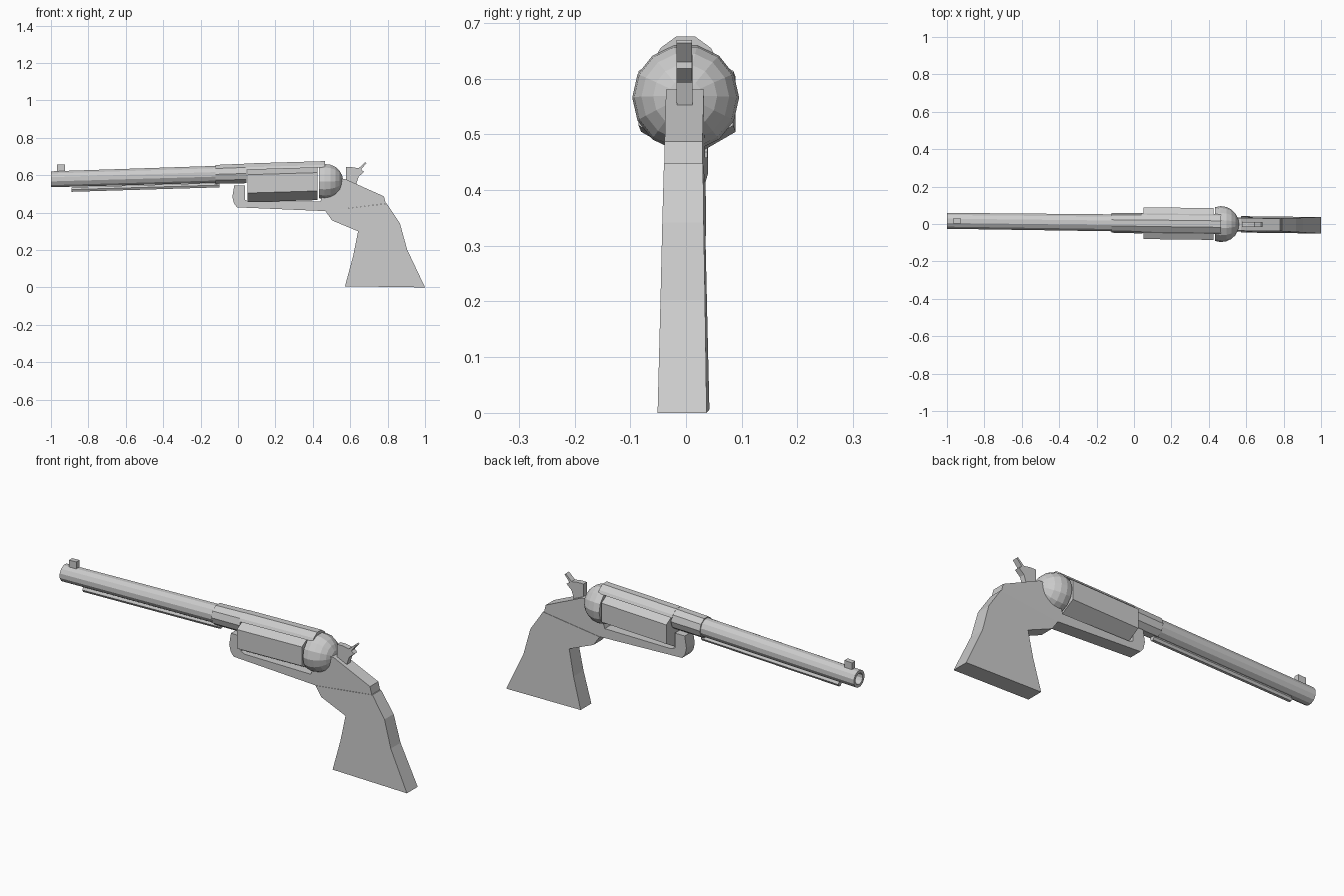
import bpy, bmesh, math

if "Cube" in bpy.data.objects:
    bpy.data.objects.remove(bpy.data.objects["Cube"])


def y_mid(x):
    """The whole model is turned very slightly about z."""
    return 0.005 - 0.012 * x


def z_axis(x):
    """Bore line, rising gently to the rear."""
    return 0.608 + 0.03 * x


def finish(name, bm):
    bmesh.ops.recalc_face_normals(bm, faces=bm.faces)
    me = bpy.data.meshes.new(name)
    bm.to_mesh(me)
    bm.free()
    ob = bpy.data.objects.new(name, me)
    bpy.context.collection.objects.link(ob)
    return ob


def loft(name, rings):
    """Join closed rings of points with flat faces and cap both ends."""
    bm = bmesh.new()
    vs = [[bm.verts.new(p) for p in r] for r in rings]
    n = len(rings[0])
    for a, b in zip(vs, vs[1:]):
        for i in range(n):
            j = (i + 1) % n
            bm.faces.new((a[i], a[j], b[j], b[i]))
    bm.faces.new(vs[0])
    bm.faces.new(vs[-1])
    return finish(name, bm)


def ring(x, r, n, drop=0.0, phase=0.5):
    pts = []
    for i in range(n):
        a = math.tau * (i + phase) / n
        pts.append((x, y_mid(x) + r * math.sin(a), z_axis(x) + drop + r * math.cos(a)))
    return pts


def turned(name, profile, n, drop=0.0, phase=0.5):
    """Faceted solid turned about the bore direction."""
    return loft(name, [ring(x, r, n, drop, phase) for x, r in profile])


def plate(name, outline, half):
    """Side outline (x, z) given thickness 2 * half(z) across y."""
    return loft(name, [[(x, y_mid(x) + s * half(z), z) for x, z in outline]
                       for s in (-1, 1)])


# barrel with open bore, and the thicker sleeve at its rear
turned("barrel", [(-0.2, 0.029), (-1.0, 0.029), (-1.0, 0.044), (-0.08, 0.047)], 12)
turned("barrel_sleeve", [(-0.12, 0.053), (0.045, 0.055)], 10)

# rod under the barrel
turned("loading_rod", [(-0.89, 0.014), (-0.10, 0.014)], 6, -0.058)

# top strap: upper slice of the sleeve section carried to the rear
angles = [math.radians(a) for a in (-70, -54, -18, 18, 54, 70)]
loft("top_strap", [[(x, y_mid(x) + 0.056 * math.sin(a), z_axis(x) + 0.056 * math.cos(a))
                    for a in angles] for x in (0.04, 0.465)])

# six-sided cylinder and rounded recoil shield
turned("cylinder", [(0.05, 0.098), (0.424, 0.098)], 6, -0.056, 0.0)
R, cx = 0.096, 0.466
start = math.acos((0.433 - cx) / R)
dome = [start * (1 - i / 6) for i in range(6)] + [0.06]
turned("recoil_shield", [(cx + R * math.cos(t), R * math.sin(t)) for t in dome], 14, -0.056)

# frame: front post, lower bar and rear body in one outline
plate("frame", [(-0.02, 0.545), (-0.03, 0.485), (-0.022, 0.45), (-0.005, 0.428),
                (0.468, 0.408), (0.79, 0.448), (0.78, 0.487), (0.572, 0.58),
                (0.48, 0.58), (0.44, 0.458), (0.06, 0.458), (0.037, 0.468),
                (0.037, 0.545)], lambda z: 0.034)

# grip, flaring towards the butt
plate("grip", [(0.468, 0.408), (0.503, 0.358), (0.642, 0.30), (0.615, 0.166),
               (0.572, 0.006), (1.0, 0.0), (0.904, 0.203), (0.866, 0.342),
               (0.795, 0.448)], lambda z: 0.044 - 0.02 * z)

# hammer with thumb spur
plate("hammer", [(0.56, 0.555), (0.577, 0.57), (0.577, 0.643), (0.61, 0.643), (0.645, 0.637),
                 (0.68, 0.669), (0.686, 0.664), (0.658, 0.63), (0.674, 0.618),
                 (0.645, 0.592), (0.63, 0.545)], lambda z: 0.014)

# front sight
plate("front_sight", [(-0.968, 0.61), (-0.925, 0.61), (-0.925, 0.658), (-0.968, 0.656)],
      lambda z: 0.013)
